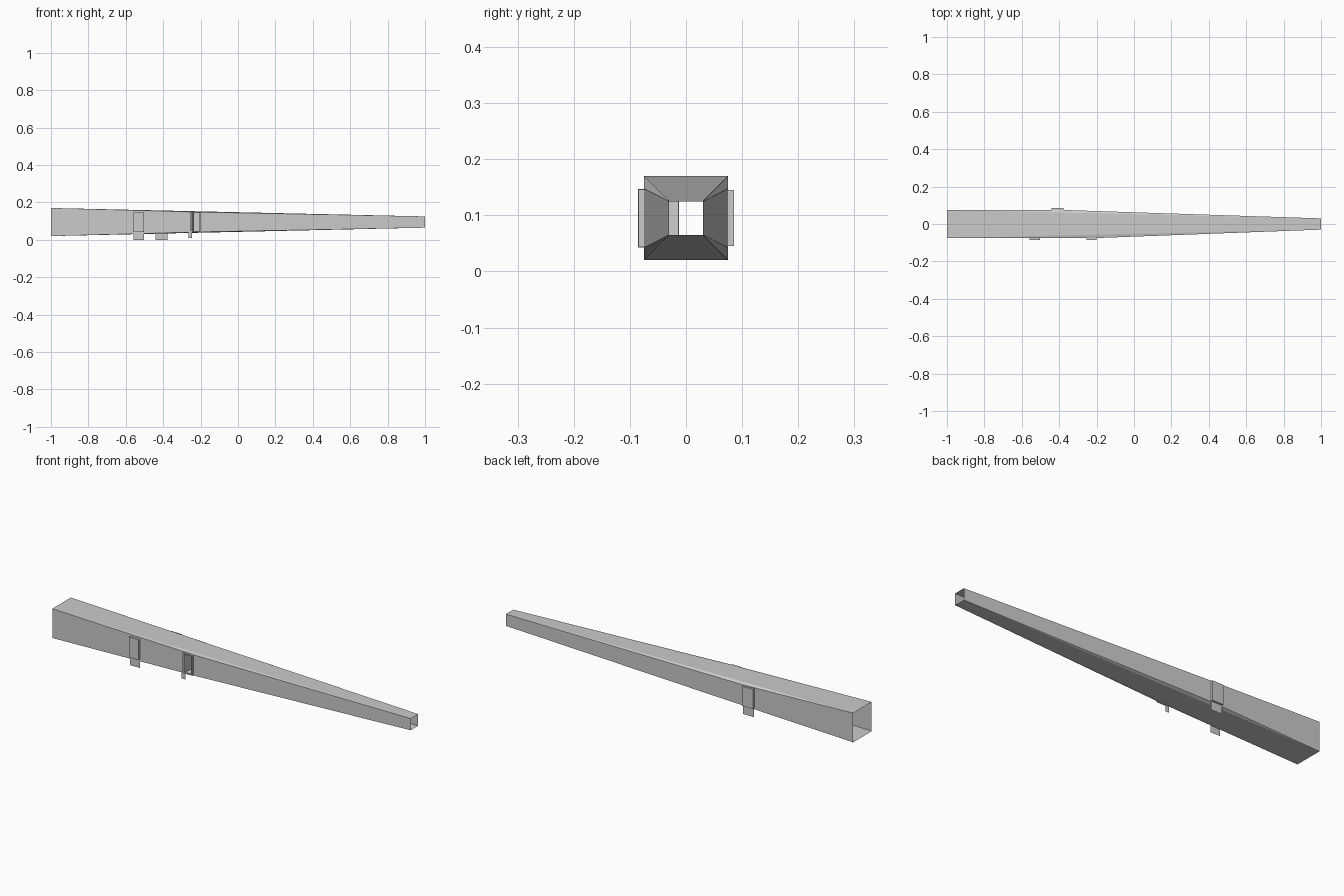
import bpy, bmesh, math
from mathutils import Matrix

if "Cube" in bpy.data.objects:
    bpy.data.objects.remove(bpy.data.objects["Cube"])

ZC = 0.095           # centre height of the duct
BIG, SMALL = 0.075, 0.03


def mesh_object(name, polys):
    bm = bmesh.new()
    for poly in polys:
        bm.faces.new([bm.verts.new(p) for p in poly])
    bmesh.ops.remove_doubles(bm, verts=bm.verts, dist=1e-5)
    me = bpy.data.meshes.new(name)
    bm.to_mesh(me)
    bm.free()
    ob = bpy.data.objects.new(name, me)
    bpy.context.collection.objects.link(ob)
    return ob


def box(name, lo, hi, pivot=None, angle=0):
    bm = bmesh.new()
    bmesh.ops.create_cube(bm, size=1)
    for v in bm.verts:
        v.co = [lo[i] + (v.co[i] + 0.5) * (hi[i] - lo[i]) for i in range(3)]
    if pivot:
        bmesh.ops.rotate(bm, verts=bm.verts, cent=pivot,
                         matrix=Matrix.Rotation(angle, 3, 'Z'))
    me = bpy.data.meshes.new(name)
    bm.to_mesh(me)
    bm.free()
    ob = bpy.data.objects.new(name, me)
    bpy.context.collection.objects.link(ob)
    return ob


# Tapering top and bottom sheets
for name, s in (("top_sheet", 1), ("bottom_sheet", -1)):
    za, zb = ZC + s * BIG, ZC + s * SMALL
    mesh_object(name, [[(-1, -BIG, za), (1, -SMALL, zb), (1, SMALL, zb), (-1, BIG, za)][::s]])


# Side wall: stays full width up to a break, then tapers to the narrow end
def side_wall(name, side, brk, half, hole=None):
    y, n = side * BIG, side * SMALL
    big, small = (-1, y), (1, n)
    polys = [[(brk, y, ZC - half), (1, n, ZC - SMALL), (1, n, ZC + SMALL), (brk, y, ZC + half)]]
    for s in (1, -1):  # slivers joining the wall to the sheets
        polys.append([(-1, y, ZC + s * BIG), (brk, y, ZC + s * half), (1, n, ZC + s * SMALL)])
    x1, h1 = brk, half
    if hole:
        x1, hh = hole
        h1 = BIG + (half - BIG) * (x1 + 1) / (brk + 1)
        for s in (1, -1):
            polys.append([(x1, y, ZC + s * hh), (brk, y, ZC + s * hh),
                          (brk, y, ZC + s * half), (x1, y, ZC + s * h1)])
    polys.append([(-1, y, ZC - BIG), (x1, y, ZC - h1), (x1, y, ZC + h1), (-1, y, ZC + BIG)])
    return mesh_object(name, polys)


side_wall("front_wall", -1, -0.2, 0.053, hole=(-0.255, 0.047))
side_wall("back_wall", 1, -0.38, 0.053)

# Closed doors with thin tabs underneath
for name, side, x0, x1, h in (("front", -1, -0.558, -0.503, 0.052),
                              ("back", 1, -0.44, -0.378, 0.05)):
    ya, yb = sorted((side * 0.075, side * 0.0855))
    box(name + "_door", (x0, ya, ZC - h), (x1, yb, ZC + h))
    y = side * 0.077
    mesh_object(name + "_door_tab", [[(x0, y, 0), (x1, y, 0), (x1, y, 0.043), (x0, y, 0.043)]])

# Frame of the open door
for name, x0, x1, z0, z1 in (("frame_left", -0.255, -0.247, 0.044, 0.146),
                             ("frame_right", -0.207, -0.2, 0.044, 0.146),
                             ("frame_top", -0.247, -0.207, 0.142, 0.146),
                             ("frame_bottom", -0.247, -0.207, 0.044, 0.048)):
    box(name, (x0, -0.085, z0), (x1, -0.075, z1))

# Open door swung into the duct, with its tab
box("open_door", (-0.247, -0.077, 0.048), (-0.182, -0.072, 0.142),
    pivot=(-0.247, -0.077, 0), angle=math.radians(80))
mesh_object("open_door_tab", [[(-0.265, -0.077, 0.01), (-0.245, -0.077, 0.01),
                               (-0.245, -0.077, 0.045), (-0.265, -0.077, 0.045)]])
